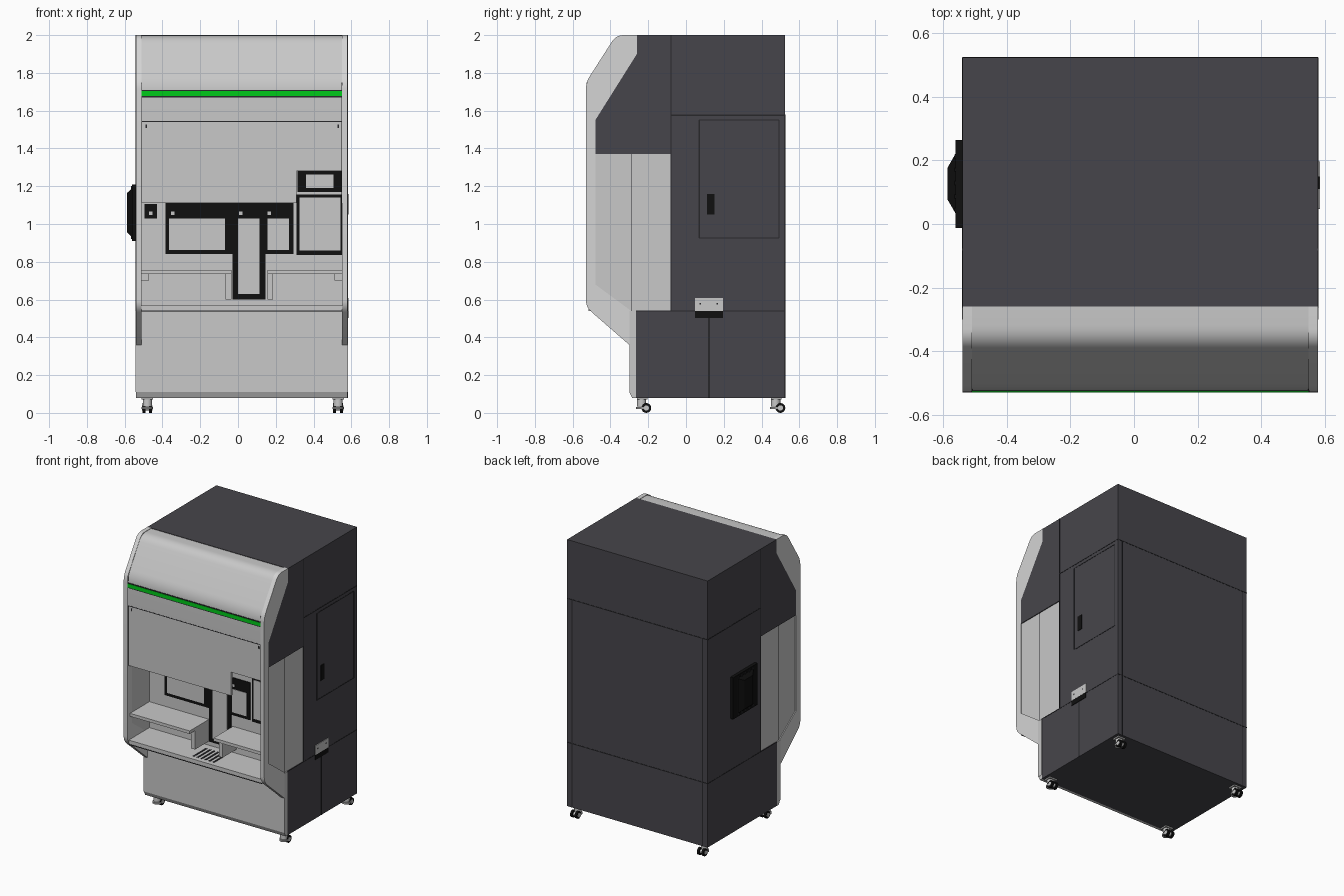
import bpy, bmesh, math
from mathutils import Vector

cube = bpy.data.objects.get("Cube")
if cube:
    bpy.data.objects.remove(cube, do_unlink=True)


def material(name, r, g, b):
    m = bpy.data.materials.new(name)
    m.use_nodes = True
    m.diffuse_color = (r, g, b, 1)
    shader = next(n for n in m.node_tree.nodes if n.type == 'BSDF_PRINCIPLED')
    shader.inputs["Base Color"].default_value = (r, g, b, 1)
    return m


LIGHT = material("light_grey", 0.58, 0.58, 0.58)
PALE = material("pale_grey", 0.66, 0.66, 0.66)
DARK = material("charcoal", 0.062, 0.06, 0.07)
SEAM = material("seam_grey", 0.02, 0.02, 0.023)
BLACK = material("black", 0.005, 0.005, 0.005)
GREEN = material("green", 0.0, 0.6, 0.01)
STEEL = material("steel", 0.4, 0.4, 0.4)

L, R = -0.54, 0.58          # outer sides
IL, IR = -0.51, 0.55        # inner faces of the side panels
FRONT, BACK = -0.53, 0.525
SPLIT = -0.08               # joint between rear cabinet and front bay
WALL = -0.28                # rear wall of the work bay


def finish(name, bm, mat, smooth=False):
    bmesh.ops.recalc_face_normals(bm, faces=bm.faces)
    me = bpy.data.meshes.new(name)
    bm.to_mesh(me)
    bm.free()
    me.materials.append(mat)
    if smooth:
        me.shade_smooth()
        me.set_sharp_from_angle(angle=math.radians(30))
    ob = bpy.data.objects.new(name, me)
    bpy.context.collection.objects.link(ob)
    return ob


def box(name, mat, x, y, z):
    bm = bmesh.new()
    bmesh.ops.create_cube(bm, size=1)
    for v in bm.verts:
        for i, (a, b) in enumerate((x, y, z)):
            v.co[i] = b if v.co[i] > 0 else a
    return finish(name, bm, mat)


def rounded(points, corners, radius=0.05, steps=6):
    """Replace the listed corners of a profile with soft curves."""
    out = []
    for i, p in enumerate(points):
        p = Vector(p)
        if i not in corners:
            out.append(p)
            continue
        a = p + (Vector(points[i - 1]) - p).normalized() * radius
        b = p + (Vector(points[(i + 1) % len(points)]) - p).normalized() * radius
        for s in range(steps + 1):
            t = s / steps
            out.append(a * (1 - t) ** 2 + p * 2 * t * (1 - t) + b * t * t)
    return out


def prism(name, mat, profile, x0, x1, smooth=False):
    """Extrude a (y, z) profile along x."""
    bm = bmesh.new()
    face = bm.faces.new([bm.verts.new((x0, p[0], p[1])) for p in profile])
    ext = bmesh.ops.extrude_face_region(bm, geom=[face])["geom"]
    bmesh.ops.translate(bm, vec=(x1 - x0, 0, 0),
                        verts=[g for g in ext if isinstance(g, bmesh.types.BMVert)])
    return finish(name, bm, mat, smooth)


def cylinder(name, mat, centre, radius, depth, axis='Z', top=None):
    bm = bmesh.new()
    bmesh.ops.create_cone(bm, cap_ends=True, segments=20, radius1=radius,
                          radius2=radius if top is None else top, depth=depth)
    if axis == 'X':
        for v in bm.verts:
            v.co = (v.co.z, v.co.y, -v.co.x)
    bmesh.ops.translate(bm, vec=centre, verts=bm.verts)
    return finish(name, bm, mat, True)


# Rear cabinet, base and roof
box("rear_cabinet", DARK, (L, R), (SPLIT, BACK), (0.08, 2))
box("base_cabinet", DARK, (L, R), (-0.265, SPLIT), (0.08, 0.54))
box("roof_front", DARK, (IL, IR), (-0.26, SPLIT), (1.545, 2))
prism("base_front_panel", LIGHT,
      [(-0.265, 0.08), (-0.285, 0.08), (-0.30, 0.11), (-0.30, 0.54), (-0.265, 0.54)], L, R)
box("bay_rear_wall", LIGHT, (IL, IR), (WALL, SPLIT), (0.54, 1.545))

# Hood with green light strip
hood = [(-0.26, 1.997), (-0.37, 1.997), (FRONT + 0.005, 1.75), (FRONT + 0.005, 1.545), (-0.26, 1.545)]
prism("hood", LIGHT, rounded(hood, (1, 2)), IL, IR, True)
box("light_strip", GREEN, (IL, IR), (FRONT, FRONT + 0.01), (1.677, 1.703))
for z in (1.674, 1.706):
    box("light_strip_edge", SEAM, (IL, IR), (FRONT + 0.002, FRONT + 0.01), (z - 0.003, z + 0.003))

# Front shield, notched around the control panel
box("shield_upper", LIGHT, (IL, IR), (-0.52, -0.505), (1.28, 1.545))
box("shield_lower", LIGHT, (IL, 0.31), (-0.52, -0.505), (1.11, 1.28))
box("shield_joint", SEAM, (IL, IR), (-0.526, -0.52), (1.54, 1.545))
for x in (-0.485, 0.53):
    box("shield_screw", SEAM, (x - 0.004, x + 0.004), (-0.522, -0.519), (1.508, 1.526))

# Side panels
border = [(-0.26, 2), (-0.37, 2), (FRONT, 1.75), (FRONT, 0.56), (-0.30, 0.36), (-0.265, 0.36),
          (-0.265, 0.54), (-0.29, 0.54), (-0.48, 0.68), (-0.48, 1.55), (-0.26, 1.9)]
cheek = [(-0.26, 2), (SPLIT, 2), (SPLIT, 1.37), (-0.48, 1.37), (-0.48, 1.55), (-0.26, 1.9)]
window = [(-0.48, 1.37), (SPLIT, 1.37), (SPLIT, 0.54), (-0.29, 0.54), (-0.48, 0.68)]
for side, outer, inner, sign in (("right", L, IL, -1), ("left", R, IR, 1)):
    prism(side + "_border", PALE, rounded(border, (1, 2, 3), 0.04), inner, outer, True)
    prism(side + "_cheek", DARK, cheek, inner, outer)
    prism(side + "_window", LIGHT, window, inner, outer - sign * 0.006)
    face = (outer, outer + sign * 0.0015)
    # Panel joints
    box(side + "_bay_joint", SEAM, face, (SPLIT - 0.003, SPLIT + 0.003), (0.54, 2))
    box(side + "_top_joint", SEAM, face, (SPLIT, BACK), (1.573, 1.579))
    box(side + "_base_joint", SEAM, face, (-0.265, BACK), (0.537, 0.542))
    box(side + "_window_joint", SEAM, (outer - sign * 0.006, outer - sign * 0.005),
        (-0.292, -0.289), (0.54, 1.37))
    box(side + "_base_corner", LIGHT, face, (-0.30, -0.265), (0.11, 0.54))
    box(side + "_front_seam", SEAM, (inner - 0.002, inner + 0.002), (FRONT + 0.002, FRONT + 0.01), (1.11, 1.75))

# Rear panel joints
skin = (BACK, BACK + 0.0015)
for z in (1.576, 0.54):
    box("rear_cross_joint", SEAM, (L, R), skin, (z - 0.003, z + 0.003))
for x in (-0.5, 0.54):
    box("rear_upright_joint", SEAM, (x - 0.003, x + 0.003), skin, (0.08, 1.576))

# Service door with handle on the left side
for y in (0.07, 0.492):
    box("door_upright_joint", SEAM, (R, R + 0.0015), (y - 0.003, y + 0.003), (0.925, 1.55))
for z in (0.925, 1.55):
    box("door_cross_joint", SEAM, (R, R + 0.0015), (0.07, 0.492), (z - 0.003, z + 0.003))
box("door_handle", BLACK, (R, R + 0.004), (0.11, 0.15), (1.05, 1.16))
box("base_door_joint", SEAM, (R, R + 0.002), (0.117, 0.127), (0.08, 0.51))
box("latch_plate", LIGHT, (R, R + 0.005), (0.047, 0.197), (0.54, 0.607))
box("latch_recess", BLACK, (R, R + 0.004), (0.047, 0.195), (0.503, 0.54))
for y in (0.075, 0.165):
    box("latch_screw", SEAM, (R + 0.005, R + 0.006), (y - 0.004, y + 0.004), (0.575, 0.583))

# Ventilation unit on the right side: stepped, tapering cover
box("vent_base", BLACK, (L - 0.022, L), (-0.012, 0.265), (0.91, 1.21))
cover = box("vent_cover", BLACK, (L - 0.048, L - 0.02), (0.03, 0.225), (0.93, 1.19))
for v in cover.data.vertices:
    if v.co.x < L - 0.03:
        v.co.y = 0.127 + (v.co.y - 0.127) * 0.5
        v.co.z = 1.06 + (v.co.z - 1.06) * 0.8
for i in range(5):
    y = 0.045 + i * 0.042
    box("vent_rib", SEAM, (L - 0.026, L - 0.02), (y - 0.006, y + 0.006), (0.92, 1.2))

# Work bay instruments: black plates carrying light windows
def plate(name, mat, x, z, height):
    box(name, mat, x, (WALL - height, WALL), z)


plate("rack_plate", BLACK, (-0.385, 0.295), (0.84, 1.11), 0.005)
plate("centre_plate", BLACK, (-0.03, 0.145), (0.6, 1.11), 0.006)
plate("door_plate", BLACK, (0.31, 0.55), (0.835, 1.155), 0.005)
plate("control_plate", BLACK, (0.315, 0.55), (1.17, 1.28), 0.005)
plate("sensor_plate", BLACK, (-0.495, -0.43), (1.03, 1.105), 0.005)
for name, x, z in (("rack_left", (-0.365, -0.07), (0.862, 1.03)),
                   ("rack_right", (0.155, 0.27), (0.862, 1.03)),
                   ("centre", (0.0, 0.115), (0.63, 1.03)),
                   ("door", (0.325, 0.543), (0.86, 1.14)),
                   ("control", (0.36, 0.505), (1.19, 1.262))):
    plate(name + "_window", LIGHT, x, z, 0.008)
for x in (-0.345, 0.015, 0.165, -0.462):
    plate("indicator", LIGHT, (x - 0.01, x + 0.01), (1.047, 1.066), 0.008)

# Shelves around the central drop zone
box("lower_shelf", LIGHT, (IL, IR), (-0.515, WALL), (0.54, 0.57))
box("shelf_edge_line", SEAM, (IL, IR), (-0.517, -0.515), (0.538, 0.543))
for x0, x1, wall in ((IL, -0.035, -0.05), (0.155, IR, 0.17)):
    box("upper_shelf", LIGHT, (x0, x1), (-0.5, WALL), (0.735, 0.757))
    box("shelf_side_wall", LIGHT, (wall - 0.015, wall + 0.015), (-0.44, WALL), (0.6, 0.74))
for x in (-0.49, 0.53):
    box("shelf_bracket", LIGHT, (x - 0.02, x + 0.02), (-0.4, WALL), (0.7, 0.735))
for i in range(6):
    x = -0.02 + i * 0.032
    box("drain_slot", SEAM, (x - 0.007, x + 0.007), (-0.48, -0.33), (0.57, 0.572))

# Casters with levelling feet
for x in (-0.48, 0.53):
    for y in (-0.235, 0.475):
        box("caster_mount", STEEL, (x - 0.03, x + 0.03), (y - 0.025, y + 0.03), (0.07, 0.08))
        cylinder("caster_body", LIGHT, (x, y, 0.053), 0.024, 0.036)
        cylinder("caster_foot", STEEL, (x, y, 0.026), 0.03, 0.012)
        for dx in (-0.018, 0.018):
            cylinder("caster_wheel", BLACK, (x + dx, y + 0.025, 0.026), 0.026, 0.016, 'X')
        cylinder("caster_hub", LIGHT, (x, y + 0.025, 0.026), 0.014, 0.056, 'X')
